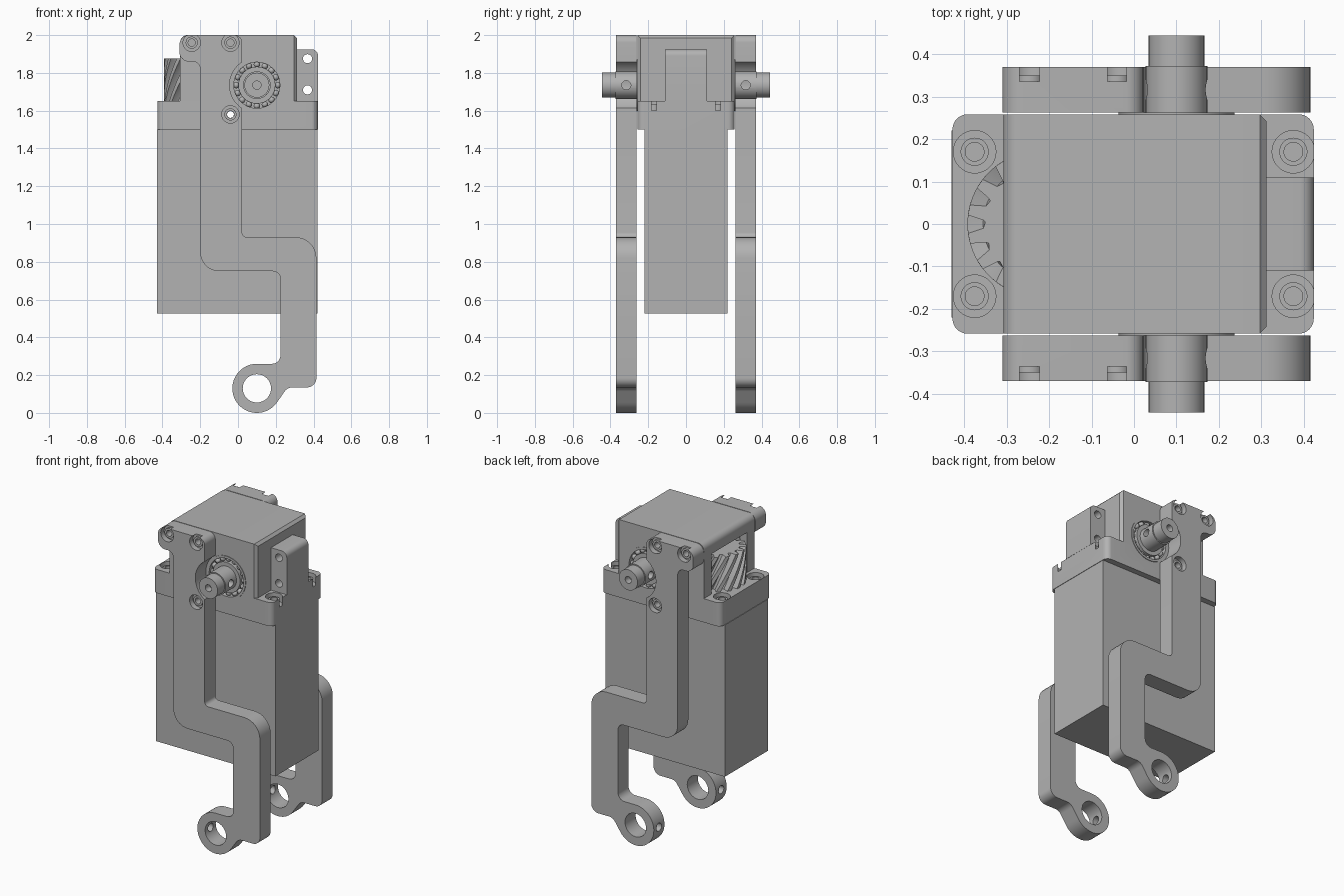
import bpy, bmesh
from math import pi, cos, sin, tan, radians
from mathutils import Vector, Matrix

if "Cube" in bpy.data.objects:
    bpy.data.objects.remove(bpy.data.objects["Cube"])

grey = bpy.data.materials.new("plain grey")
grey.use_nodes = True
GREY = (0.45, 0.45, 0.45, 1)
grey.diffuse_color = GREY
grey.node_tree.nodes["Principled BSDF"].inputs["Base Color"].default_value = GREY


def make(name, bm):
    bmesh.ops.recalc_face_normals(bm, faces=bm.faces)
    mesh = bpy.data.meshes.new(name)
    bm.to_mesh(mesh)
    bm.free()
    ob = bpy.data.objects.new(name, mesh)
    bpy.context.collection.objects.link(ob)
    mesh.materials.append(grey)
    return ob


def activate(ob):
    bpy.ops.object.select_all(action='DESELECT')
    ob.select_set(True)
    bpy.context.view_layer.objects.active = ob


def rounded(corners, steps=8):
    """Outline from (u, v, radius) corners, each filleted by its radius."""
    out = []
    for i, (u, v, r) in enumerate(corners):
        p = Vector((u, v))
        if r == 0:
            out.append(p)
            continue
        a = (Vector(corners[i - 1][:2]) - p).normalized()
        b = (Vector(corners[(i + 1) % len(corners)][:2]) - p).normalized()
        half = a.angle(b) / 2
        centre = p + (a + b).normalized() * r / sin(half)
        start = p + a * r / tan(half) - centre
        end = p + b * r / tan(half) - centre
        sweep = start.angle_signed(end)
        for k in range(steps + 1):
            t = -sweep * k / steps
            out.append(centre + Matrix.Rotation(t, 2) @ start)
    return out


def prism(name, outline, lo, hi, axis='Y'):
    bm = bmesh.new()
    place = (lambda p, d: (p[0], d, p[1])) if axis == 'Y' else (lambda p, d: (p[0], p[1], d))
    face = bm.faces.new([bm.verts.new(place(p, lo)) for p in outline])
    ext = bmesh.ops.extrude_face_region(bm, geom=[face])["geom"]
    move = Vector(place((0, 0), hi - lo))
    bmesh.ops.translate(bm, vec=move, verts=[v for v in ext if isinstance(v, bmesh.types.BMVert)])
    return make(name, bm)


def box(name, x0, x1, y0, y1, z0, z1):
    return prism(name, [(x0, z0), (x1, z0), (x1, z1), (x0, z1)], y0, y1)


def rod(name, start, end, r, sides=40):
    a, b = Vector(start), Vector(end)
    bm = bmesh.new()
    turn = (b - a).to_track_quat('Z', 'Y').to_matrix().to_4x4()
    bmesh.ops.create_cone(bm, cap_ends=True, segments=sides, radius1=r, radius2=r,
                          depth=(b - a).length, matrix=Matrix.Translation((a + b) / 2) @ turn)
    return make(name, bm)


def apply_mod(ob, kind, **props):
    mod = ob.modifiers.new(kind.lower(), kind)
    for key, value in props.items():
        setattr(mod, key, value)
    activate(ob)
    bpy.ops.object.modifier_apply(modifier=mod.name)


def cut(ob, *cutters):
    for c in cutters:
        apply_mod(ob, 'BOOLEAN', operation='DIFFERENCE', solver='EXACT', object=c)
        bpy.data.objects.remove(c)


def finish(ob, mirror=False):
    if mirror:
        apply_mod(ob, 'MIRROR', use_axis=(False, True, False))
    activate(ob)
    bpy.ops.object.shade_smooth_by_angle(angle=radians(35))


def hole(x, z, r, y0, y1):
    return rod("cutter", (x, y0, z), (x, y1, z), r, 32)


SHAFT_X, SHAFT_Z = 0.1, 1.735
SCREWS = [(-0.245, 1.96), (-0.04, 1.96), (-0.04, 1.58)]

# Main body
box("body", -0.43, 0.42, -0.22, 0.22, 0.525, 1.5)

# Collar with counterbored corner screws
collar = prism("collar", rounded([(x, y, 0.035) for x, y in
               ((-0.427, -0.258), (0.423, -0.258), (0.423, 0.258), (-0.427, 0.258))]),
               1.5, 1.652, 'Z')
for x in (-0.375, 0.375):
    for y in (-0.17, 0.17):
        cut(collar, rod("cutter", (x, y, 1.6), (x, y, 1.7), 0.05))
        screw = rod("collar_screw", (x, y, 1.59), (x, y, 1.635), 0.033)
        cut(screw, rod("cutter", (x, y, 1.61), (x, y, 1.7), 0.022))
        finish(screw)
cut(collar, hole(-0.04, 1.58, 0.018, -0.5, 0.5))

# Gearbox housing, chamfered around its outer face, open on the gear side
housing = prism("housing", rounded([(-0.307, 1.652, 0), (0.312, 1.652, 0),
                                    (0.312, 2, 0), (-0.307, 2, 0.04)]), -0.258, 0.258)
bm = bmesh.new()
bm.from_mesh(housing.data)
rim = [e for e in bm.edges if all(v.co.x > 0.3 for v in e.verts)
       and any(v.co.z > 1.9 for v in e.verts)]
bmesh.ops.bevel(bm, geom=rim, offset=0.016, segments=1, affect='EDGES')
bm.to_mesh(housing.data)
bm.free()
cut(housing, box("cutter", -0.5, -0.04, -0.18, 0.18, 1.6, 1.91))
for side in (-1, 1):
    for part in (housing, collar):
        cut(part, hole(SHAFT_X, SHAFT_Z, 0.137, side * 0.2, side * 0.3))
finish(housing)
finish(collar)

# Side lug with two cross holes
lug = prism("side_lug", rounded([(0.3, 1.652, 0), (0.424, 1.652, 0),
                                 (0.424, 1.925, 0.035), (0.3, 1.925, 0)]), -0.11, 0.11)
cut(lug, *[hole(0.368, z, 0.024, -0.3, 0.3) for z in (1.71, 1.875)])
finish(lug)

# Helical gear: a toothed outline stacked in twisted layers
TEETH, LAYERS = 16, 12
bm = bmesh.new()
rings = []
for layer in range(LAYERS + 1):
    f = layer / LAYERS
    ring = []
    for t in range(TEETH):
        for frac, r in ((0, 0.13), (0.28, 0.135), (0.42, 0.172), (0.78, 0.172), (0.92, 0.135)):
            a = 2 * pi * (t + frac) / TEETH + 0.75 * f
            ring.append(bm.verts.new((-0.22 + r * cos(a), r * sin(a), 1.645 + 0.23 * f)))
    rings.append(ring)
for low, high in zip(rings, rings[1:]):
    for i in range(len(low)):
        bm.faces.new((low[i - 1], low[i], high[i], high[i - 1]))
bm.faces.new(rings[0])
bm.faces.new(rings[-1])
finish(make("helical_gear", bm))

# Bracket arms: one outline, mirrored to the back
foot = [(0.1 + 0.13 * cos(a), 0.13 + 0.13 * sin(a), 0)
        for a in (radians(90 + 235 * k / 36) for k in range(37))]
arm = prism("bracket_arms", rounded(
    [(0.022, 2, 0.04), (-0.31, 2, 0.05), (-0.31, 1.86, 0.05), (-0.2, 1.86, 0.04),
     (-0.2, 0.75, 0.1), (0.225, 0.75, 0.04), (0.225, 0.26, 0.045)] + foot +
    [(0.262, 0.135, 0.05), (0.415, 0.135, 0.05), (0.415, 0.93, 0.11), (0.022, 0.93, 0.025)]),
    -0.37, -0.262)
cut(arm, hole(0.1, 0.13, 0.075, -0.5, 0), hole(SHAFT_X, SHAFT_Z, 0.145, -0.5, 0),
    rod("cutter", (-0.1, -0.316, 0.13), (0.1, -0.316, 0.13), 0.026, 24))
for x, z in SCREWS:
    cut(arm, hole(x, z, 0.046, -0.4, -0.335), hole(x, z, 0.019, -0.4, 0))
finish(arm, True)

# Recessed screw heads in the arms
for x, z in SCREWS:
    head = hole(x, z, 0.032, -0.35, -0.33)
    head.name = "arm_screw"
    cut(head, hole(x, z, 0.019, -0.4, 0))
    finish(head, True)

# Bearings: two races and a ring of balls, on both sides
for name, outer, inner in (("outer_race", 0.137, 0.122), ("inner_race", 0.098, 0.06)):
    race = hole(SHAFT_X, SHAFT_Z, outer, -0.262, -0.2)
    race.name = name
    cut(race, hole(SHAFT_X, SHAFT_Z, inner, -0.4, 0))
    finish(race, True)
bm = bmesh.new()
for k in range(16):
    a = 2 * pi * k / 16
    spot = (SHAFT_X + 0.11 * cos(a), -0.235, SHAFT_Z + 0.11 * sin(a))
    bmesh.ops.create_uvsphere(bm, u_segments=12, v_segments=8, radius=0.017,
                              matrix=Matrix.Translation(spot))
finish(make("bearing_balls", bm), True)

# Output shaft: thicker hub with a cross hole, slimmer tip with a centre hole
hub = hole(SHAFT_X, SHAFT_Z, 0.073, -0.372, -0.2)
hub.name = "shaft_hub"
cut(hub, rod("cutter", (-0.1, -0.316, SHAFT_Z), (0.3, -0.316, SHAFT_Z), 0.024, 24))
finish(hub, True)
tip = hole(SHAFT_X, SHAFT_Z, 0.066, -0.444, -0.37)
tip.name = "shaft_tip"
cut(tip, hole(SHAFT_X, SHAFT_Z, 0.022, -0.5, -0.4))
finish(tip, True)
